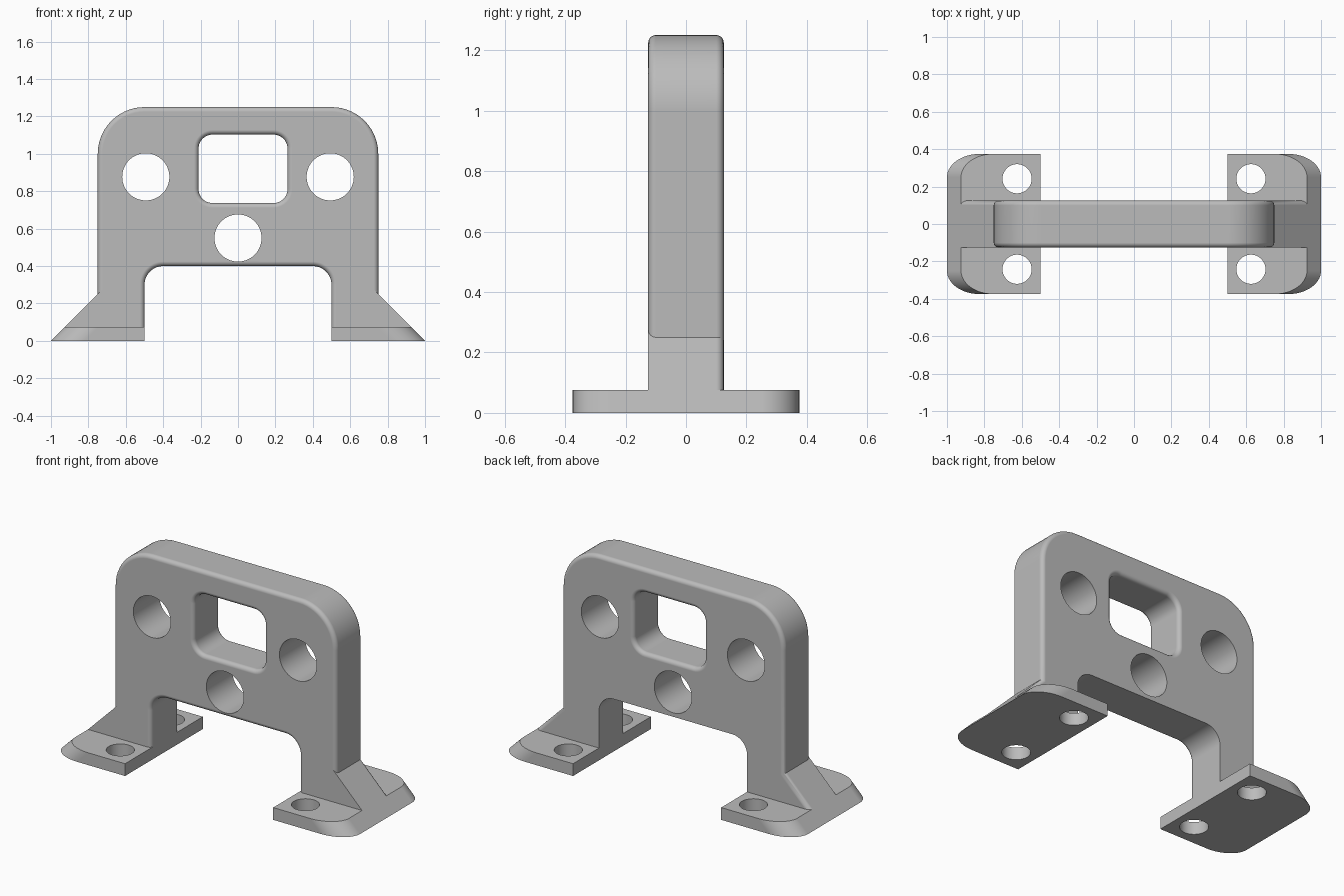
import bpy, bmesh, math
from mathutils import Vector

if "Cube" in bpy.data.objects:
    bpy.data.objects.remove(bpy.data.objects["Cube"], do_unlink=True)

HALF = 0.125     # half thickness of the upright frame
FILLET = 0.025   # edge rounding
LOW = 0.04       # uprights start inside the feet

grey = bpy.data.materials.new("plain grey")
grey.use_nodes = True
grey.diffuse_color = (0.5, 0.5, 0.5, 1)
grey.node_tree.nodes["Principled BSDF"].inputs["Base Color"].default_value = (0.5, 0.5, 0.5, 1)


def rounded(corners, segs=14):
    """Outline from (x, z, radius) corners; rounded corners are right angles."""
    pts = []
    for i, (x, z, r) in enumerate(corners):
        p = Vector((x, z))
        if r == 0:
            pts.append(p)
            continue
        a = (Vector(corners[i - 1][:2]) - p).normalized()
        b = (Vector(corners[(i + 1) % len(corners)][:2]) - p).normalized()
        centre = p + (a + b) * r
        for k in range(segs + 1):
            t = math.pi / 2 * k / segs
            pts.append(centre - b * r * math.cos(t) - a * r * math.sin(t))
    return pts


def loft(name, rings, bevel_rule=None, radius=FILLET, segs=6):
    """Solid through (y, outline) rings, with chosen edges rounded."""
    bm = bmesh.new()
    loops = [[bm.verts.new((p[0], y, p[1])) for p in outline] for y, outline in rings]
    for lo, hi in zip(loops, loops[1:]):
        for i in range(len(lo)):
            bm.faces.new((lo[i - 1], lo[i], hi[i], hi[i - 1]))
    bm.faces.new(loops[0])
    bm.faces.new(loops[-1])
    bmesh.ops.recalc_face_normals(bm, faces=bm.faces[:])
    if bevel_rule:
        chosen = [e for e in bm.edges if bevel_rule(e.verts[0].co, e.verts[1].co)]
        bmesh.ops.bevel(bm, geom=chosen, offset=radius, offset_type='OFFSET',
                        segments=segs, profile=0.5, affect='EDGES', clamp_overlap=False)
        bmesh.ops.recalc_face_normals(bm, faces=bm.faces[:])
    mesh = bpy.data.meshes.new(name)
    bm.to_mesh(mesh)
    bm.free()
    mesh.materials.append(grey)
    obj = bpy.data.objects.new(name, mesh)
    bpy.context.collection.objects.link(obj)
    return obj


def prism(name, outline, half, **kw):
    return loft(name, [(-half, outline), (half, outline)], **kw)


def drill(name, location, radius, depth, rotation=(0, 0, 0)):
    bpy.ops.mesh.primitive_cylinder_add(vertices=64, radius=radius, depth=depth,
                                        location=location, rotation=rotation)
    obj = bpy.context.object
    obj.name = name
    obj.hide_render = True
    obj.data.materials.append(grey)
    return obj


def combine(target, other, operation):
    bpy.ops.object.select_all(action='DESELECT')
    bpy.context.view_layer.objects.active = target
    target.select_set(True)
    mod = target.modifiers.new("combine", 'BOOLEAN')
    mod.operation = operation
    mod.solver = 'EXACT'
    mod.object = other
    bpy.ops.object.modifier_apply(modifier=mod.name)
    bpy.data.objects.remove(other, do_unlink=True)


# Upright frame: front rim rounded all round, back rim only on the outside
def frame_rim(a, b):
    if abs(a.y - b.y) > 0.01 or max(a.z, b.z) < LOW + 0.001:
        return False
    arch = max(abs(a.x), abs(b.x)) < 0.501 and max(a.z, b.z) < 0.401
    return a.y < 0 or not arch


bracket = prism("mounting_bracket", rounded([
    (-0.75, LOW, 0), (-0.75, 1.25, 0.25), (0.75, 1.25, 0.25), (0.75, LOW, 0),
    (0.5, LOW, 0), (0.5, 0.4, 0.1), (-0.5, 0.4, 0.1), (-0.5, LOW, 0)]),
    HALF, bevel_rule=frame_rim)


def sloped(a, b):
    return abs(a.x - b.x) > 0.01 and abs(a.z - b.z) > 0.01


# Gussets and feet on both sides
for side, s in (("left", 1), ("right", -1)):
    gusset = prism(side + "_gusset", [(s * 0.6, LOW), (s * (1 - LOW), LOW), (s * 0.6, 0.4)],
                   HALF, bevel_rule=lambda a, b: sloped(a, b) and a.y > 0)
    combine(bracket, gusset, 'UNION')
    foot = prism(side + "_foot", [(s * 0.5, 0), (s, 0), (s * 0.925, 0.075), (s * 0.5, 0.075)],
                 0.375, bevel_rule=sloped, radius=0.125, segs=14)
    for y in (-0.242, 0.242):
        combine(foot, drill("screw_hole", (s * 0.625, y, 0.04), 0.078, 0.3), 'DIFFERENCE')
    combine(bracket, foot, 'UNION')

# Round holes through the frame
for x, z in ((-0.493, 0.877), (0.493, 0.877), (0, 0.55)):
    combine(bracket, drill("round_hole", (x, 0, z), 0.126, 1, (math.pi / 2, 0, 0)), 'DIFFERENCE')


# Window with rounded rims on both faces
def window(grow):
    cx, cz, w, h, r = 0.027, 0.92, 0.238 + grow, 0.183 + grow, 0.075 + grow
    return rounded([(cx - w, cz - h, r), (cx + w, cz - h, r),
                    (cx + w, cz + h, r), (cx - w, cz + h, r)], 10)


flare = []
for k in range(7):
    t = math.pi / 2 * k / 6
    flare.append((HALF - FILLET * (1 - math.sin(t)), FILLET * (1 - math.cos(t))))
flare.append((HALF + 0.05, FILLET))
rings = [(-y, window(g)) for y, g in reversed(flare)] + [(y, window(g)) for y, g in flare]
combine(bracket, loft("window_cutter", rings), 'DIFFERENCE')

# Smooth curves, crisp edges, flat faces kept flat
bpy.ops.object.select_all(action='DESELECT')
bracket.select_set(True)
bpy.context.view_layer.objects.active = bracket
bpy.ops.object.shade_smooth_by_angle(angle=math.radians(30))
normals = bracket.modifiers.new("even_shading", 'WEIGHTED_NORMAL')
normals.weight = 100
normals.keep_sharp = True
